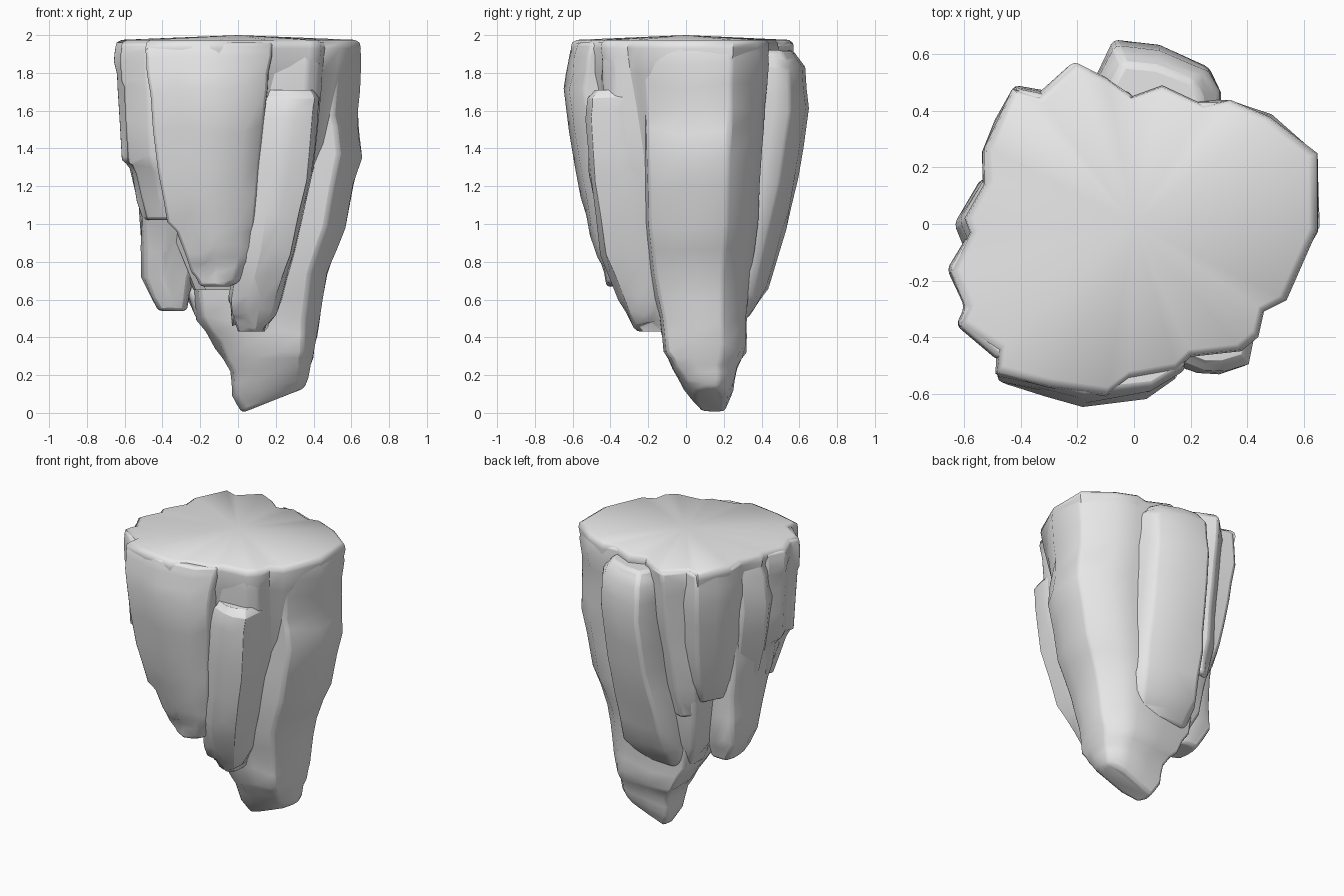
import bpy, bmesh, math, random
from mathutils import Vector

if "Cube" in bpy.data.objects:
    bpy.data.objects.remove(bpy.data.objects["Cube"], do_unlink=True)

# One plain stone colour
stone = bpy.data.materials.new("stone_grey")
stone.use_nodes = True
grey = (0.8, 0.8, 0.8, 1)
stone.diffuse_color = grey
stone.node_tree.nodes["Principled BSDF"].inputs["Base Color"].default_value = grey


def loft(name, rings, peak=None, bevel=0.018):
    """Skin a stack of equal point rings, lowest first; peak closes the top."""
    bm = bmesh.new()
    rows = [[bm.verts.new(p) for p in ring] for ring in rings]
    n = len(rows[0])
    for low, high in zip(rows, rows[1:]):
        for i in range(n):
            j = (i + 1) % n
            bm.faces.new((low[i], low[j], high[j], high[i]))
    bm.faces.new(rows[0][::-1])
    if peak:
        tip = bm.verts.new(peak)
        for i in range(n):
            bm.faces.new((rows[-1][i], rows[-1][(i + 1) % n], tip))
    else:
        bm.faces.new(rows[-1])
    bmesh.ops.recalc_face_normals(bm, faces=bm.faces[:])
    mesh = bpy.data.meshes.new(name)
    bm.to_mesh(mesh)
    bm.free()
    mesh.materials.append(stone)
    obj = bpy.data.objects.new(name, mesh)
    bpy.context.collection.objects.link(obj)
    bpy.ops.object.select_all(action="DESELECT")
    obj.select_set(True)
    bpy.context.view_layer.objects.active = obj
    bpy.ops.object.shade_smooth_by_angle(angle=math.radians(50))
    if bevel:
        mod = obj.modifiers.new("worn_edges", "BEVEL")
        mod.width = bevel
        mod.segments = 2
        mod.limit_method = "ANGLE"
        mod.angle_limit = math.radians(35)
    return obj


def section(rng, sides):
    """Boxy outline with uneven corners, fitted to the -1..1 box."""
    pts = []
    for i in range(sides):
        a = math.tau * (i + 0.5 + rng.uniform(-0.25, 0.25)) / sides
        c, s = math.cos(a), math.sin(a)
        r = (abs(c) ** 4 + abs(s) ** 4) ** -0.25
        pts.append((c * r, s * r))
    out = []
    for axis in (0, 1):
        lo, hi = min(p[axis] for p in pts), max(p[axis] for p in pts)
        out.append([2 * (p[axis] - lo) / (hi - lo) - 1 for p in pts])
    return list(zip(*out))


def shard(name, levels, seed, poly=None, tilt=0.0, rough=0.035):
    """Rock shard; levels are (z, x min, x max, y min, y max), lowest first."""
    rng = random.Random(seed)
    poly = poly or section(rng, 12)
    full = []
    for a, b in zip(levels, levels[1:]):
        full += [a, tuple((p + q) / 2 for p, q in zip(a, b))]
    full.append(levels[-1])
    rings = []
    for k, (z, x0, x1, y0, y1) in enumerate(full):
        ring = []
        lift = tilt * max(0, 1 - (z - full[0][0]) / 0.3)
        jitter = min(0.03, 0.15 * (full[-1][0] - z)) if k else 0
        for u, v in poly:
            m = 1 + rng.uniform(-rough, rough * 0.8)
            dz = 0 if lift else rng.uniform(-jitter, jitter)
            ring.append(Vector(((x0 + x1) / 2 + u * m * (x1 - x0) / 2,
                                (y0 + y1) / 2 + v * m * (y1 - y0) / 2,
                                z + dz + lift * (u + 1) / 2)))
        rings.append(ring)
    return loft(name, rings)


# Flat top with a ragged rim, tapering down into the inner body
rim = [(-.43, .48), (-.34, .45), (-.21, .57), (-.1, .52), (-.01, .45), (.1, .49),
       (.25, .42), (.34, .44), (.48, .38), (.65, .25), (.65, -.02), (.54, -.27),
       (.46, -.31), (.44, -.4), (.38, -.45), (.2, -.47), (.15, -.52), (-.02, -.55),
       (-.1, -.61), (-.3, -.58), (-.49, -.53), (-.48, -.45), (-.62, -.36),
       (-.59, -.3), (-.65, -.17), (-.58, -.03), (-.6, .02), (-.52, .16), (-.53, .27)]
rim = rim[::-1]
profile = [(.65, .4), (1.2, .74), (1.62, .89), (1.8, .96), (1.93, 1), (1.96, .99), (1.975, .95)]
loft("flat_top_body", [[(x * s + .04 * (1 - s), y * s + .04 * (1 - s), z) for x, y in rim]
                       for z, s in profile], peak=(0, 0, 2), bevel=0)

# Main spike reaching the ground
spike = [(1, -.3), (1, .45), (.68, .85), (.4, 1), (-.3, 1), (-.95, .93),
         (-1, .1), (-.9, -.6), (-.3, -1), (.3, -1), (.76, -.92)]
shard("main_spike", [
    (.0, .02, .35, .05, .21), (.09, -.03, .37, -.01, .25), (.22, -.04, .385, -.07, .27),
    (.35, -.12, .41, -.12, .32),
    (.5, -.22, .43, -.14, .32), (.75, -.25, .47, -.19, .34), (1.0, -.3, .57, -.22, .38),
    (1.38, -.35, .655, -.23, .4), (1.6, -.38, .63, -.24, .42), (1.85, -.4, .655, -.27, .44),
    (1.96, -.4, .64, -.28, .43)], 3, poly=spike, tilt=.13, rough=.012)

# Shards on the front
slab = [(-1, -.7), (-.5, -.85), (-.1, -1), (.6, -.88), (.95, -.6), (1, 1), (-.95, 1)]
shard("front_slab", [
    (.67, -.2, -.04, -.42, -.15), (.76, -.25, .06, -.45, -.12), (.87, -.28, .09, -.49, -.1),
    (1.02, -.38, .1, -.53, -.1),
    (1.3, -.42, .13, -.59, -.1), (1.7, -.47, .17, -.65, -.1), (1.88, -.49, .19, -.62, -.1),
    (1.96, -.48, .2, -.6, -.1)], 5, poly=slab, rough=.025)
shard("front_left_shard", [
    (.43, .0, .14, -.24, -.05), (.48, -.03, .17, -.28, -.05), (.62, -.05, .23, -.36, -.05),
    (.85, .0, .3, -.45, -.05),
    (1.25, .06, .39, -.51, -.1), (1.55, .1, .42, -.53, -.15), (1.67, .14, .43, -.52, -.18),
    (1.71, .16, .4, -.48, -.22)], 8)
recess = [(-1, -1), (.5, -.95), (.85, -.7), (.95, -.35), (1, 1), (-1, 1)]
shard("front_left_recess", [
    (.9, .0, .3, -.36, .0), (1.3, .05, .41, -.42, .0), (1.7, .1, .45, -.45, .0),
    (1.96, .1, .47, -.46, .0)], 12, poly=recess, rough=.015)

# Shards on the right side
shard("right_low_shard", [
    (.54, -.42, -.27, -.07, .14), (.7, -.51, -.24, -.13, .19), (1.03, -.52, -.15, -.24, .2),
    (1.25, -.54, -.15, -.34, .2), (1.6, -.54, -.15, -.36, .2)], 13)
ridge = [(-1, .45), (-.75, -.15), (-.87, -.45), (-.25, -1), (1, -1), (1, 1), (-.7, 1)]
shard("right_front_shard", [
    (1.02, -.51, -.2, -.33, -.1), (1.26, -.57, -.2, -.43, -.06),
    (1.34, -.62, -.2, -.46, -.05), (1.7, -.64, -.2, -.48, -.04), (1.86, -.66, -.2, -.48, -.04),
    (1.96, -.65, -.2, -.48, -.04)], 21, poly=ridge, rough=.025)
shard("right_back_shard", [
    (1.0, -.5, -.25, -.1, .1), (1.3, -.58, -.2, -.13, .16), (1.62, -.64, -.2, -.12, .18),
    (1.84, -.62, -.2, -.1, .18), (1.95, -.58, -.2, -.08, .18)], 34,
    poly=[(-1, -.2), (-.55, .85), (1, 1), (1, -1), (-.75, -1)])

# Shards on the back
corner = [(-1, .05), (-.75, .5), (-.4, 1), (.3, .9), (1, -1), (-.95, -1)]
shard("back_corner_shard", [
    (1.0, -.42, -.18, .05, .32), (1.15, -.47, -.15, .0, .4), (1.45, -.51, -.15, .0, .46),
    (1.75, -.54, -.15, .0, .49), (1.96, -.53, -.15, .0, .48)], 55, poly=corner)
wedge = [(-1, .5), (-.25, 1), (.35, .8), (1, .5), (1, -1), (-1, -1)]
shard("back_narrow_shard", [
    (.9, -.32, -.1, .1, .4), (1.15, -.34, -.05, .1, .46), (1.5, -.35, .0, .1, .52),
    (1.8, -.35, .0, .1, .57), (1.96, -.34, .0, .1, .57)], 89, poly=wedge)
blade = [(-.75, 1), (0, .9), (.8, .6), (1, .25), (1, -1), (-1, -1), (-1, .5)]
shard("back_slab", [
    (.5, -.17, .22, .1, .33), (.64, -.2, .27, .08, .44), (.95, -.18, .29, .08, .53),
    (1.25, -.15, .3, .1, .6), (1.6, -.13, .31, .15, .655), (1.83, -.12, .3, .2, .635),
    (1.92, -.08, .24, .25, .57)], 144, poly=blade, rough=.025)
shard("back_low_shard", [
    (.5, -.22, .02, .06, .27), (.68, -.3, .05, .05, .34), (1.0, -.35, .05, .05, .39),
    (1.3, -.38, .05, .05, .41)], 233)
